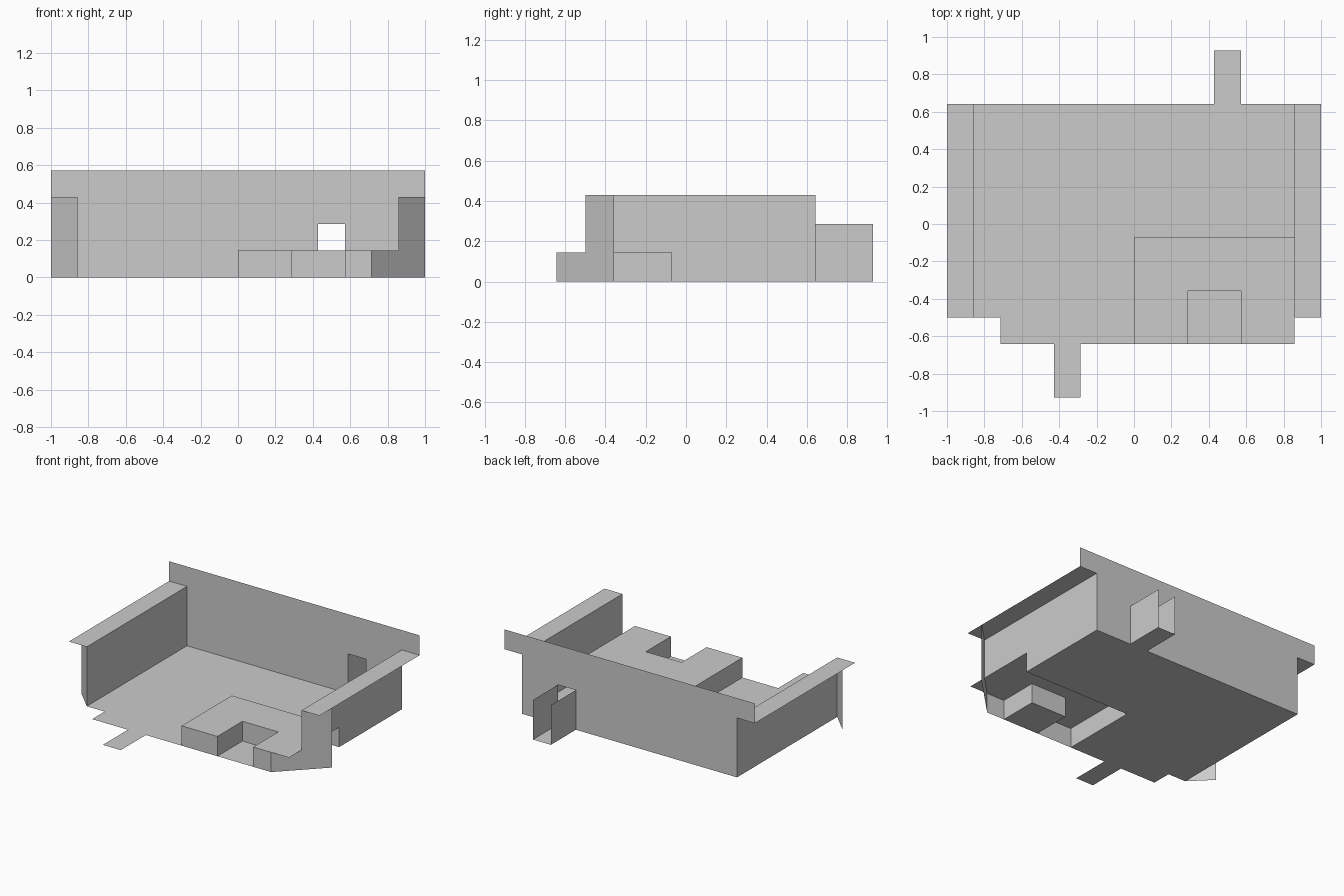
import bpy
from mathutils import Vector

if "Cube" in bpy.data.objects:
    bpy.data.objects.remove(bpy.data.objects["Cube"])

U = 1 / 7  # sheet-metal grid module


def sheet(name, outline, place):
    """Flat thin panel: 2D outline placed in space by the given mapping."""
    pts = [Vector(place(a, b)) * U for a, b in outline]
    mesh = bpy.data.meshes.new(name)
    mesh.from_pydata(pts, [], [list(range(len(pts)))])
    obj = bpy.data.objects.new(name, mesh)
    bpy.context.collection.objects.link(obj)
    return obj


def level(z):
    return lambda a, b: (a, b, z)


def facing_y(y):
    return lambda a, b: (a, y, b)


def facing_x(x):
    return lambda a, b: (x, a, b)


def rect(a0, a1, b0, b1):
    return [(a0, b0), (a1, b0), (a1, b1), (a0, b1)]


def fold_strip(name, path, height):
    """Vertical folded strip following a plan path."""
    n = len(path)
    pts = [Vector((x, y, z)) * U for z in (0, height) for x, y in path]
    mesh = bpy.data.meshes.new(name)
    mesh.from_pydata(pts, [], [(i, i + 1, n + i + 1, n + i) for i in range(n - 1)])
    obj = bpy.data.objects.new(name, mesh)
    bpy.context.collection.objects.link(obj)
    return obj


# Floor with front tab, rear tab and the opening under the raised deck
sheet("floor", [(-6, 4.5), (-6, -3.5), (-5, -3.5), (-5, -4.5), (-3, -4.5),
                (-3, -6.5), (-2, -6.5), (-2, -4.5), (0, -4.5), (0, -0.5),
                (6, -0.5), (6, 4.5), (4, 4.5), (4, 6.5), (3, 6.5), (3, 4.5)], level(0))

# Back wall with slot and wide upper lip
sheet("back_wall", [(-6, 0), (3, 0), (3, 2), (4, 2), (4, 0), (6, 0), (6, 3),
                    (7, 3), (7, 4), (-7, 4), (-7, 3), (-6, 3)], facing_y(4.5))

# Rear channel cheeks either side of the slot
for x, side in ((3, "left"), (4, "right")):
    sheet("channel_cheek_" + side, rect(4.5, 6.5, 0, 2), facing_x(x))

# Side walls (right one cut away over the deck) and their top flanges
sheet("left_wall", rect(-3.5, 4.5, 0, 3), facing_x(-6))
sheet("right_wall", [(-3.5, 1), (-0.5, 1), (-0.5, 0), (4.5, 0), (4.5, 3), (-3.5, 3)],
      facing_x(6))
for s, side in ((-1, "left"), (1, "right")):
    sheet("flange_" + side, rect(6 * s, 7 * s, -3.5, 4.5), level(3))

# Raised deck with a square notch and its folded sides
sheet("deck", [(0, -0.5), (0, -4.5), (2, -4.5), (2, -2.5), (4, -2.5), (4, -4.5),
               (6, -4.5), (6, -0.5)], level(1))
fold_strip("deck_sides", [(6, -0.5), (0, -0.5), (0, -4.5), (2, -4.5), (2, -2.5),
                          (4, -2.5), (4, -4.5), (5, -4.5)], 1)
sheet("notch_floor", rect(2, 4, -4.5, -2.5), level(0))

# Angled front flaps
sheet("left_flap", rect(-7, -6, 0, 3), lambda a, b: (a, -9.5 - a, b))
sheet("right_flap", [(5, 0), (7, 0), (7, 3), (6, 3), (6, 1), (5, 1)],
      lambda a, b: (a, a - 9.5, b))
